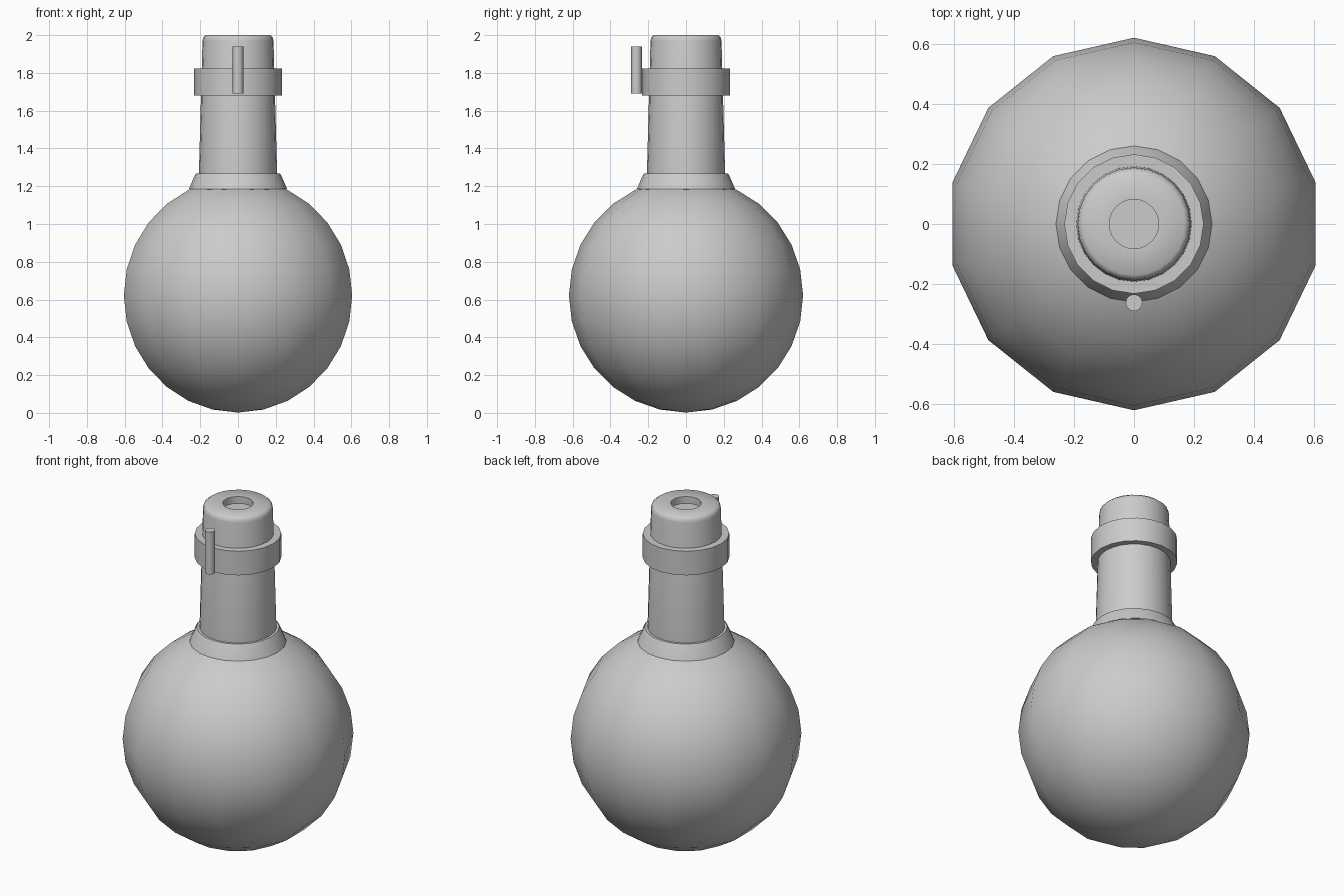
import bpy
import bmesh
from math import cos, sin, pi, radians

if "Cube" in bpy.data.objects:
    bpy.data.objects.remove(bpy.data.objects["Cube"])


def finish(obj, angle):
    bpy.ops.object.select_all(action='DESELECT')
    bpy.context.view_layer.objects.active = obj
    obj.select_set(True)
    bpy.ops.object.shade_smooth_by_angle(angle=radians(angle))
    return obj


def lathe(name, profile, sides, closed=False, angle=40):
    """Spin an (r, z) profile around z; r = 0 makes a pole."""
    bm = bmesh.new()
    rings = []
    for r, z in profile:
        if r == 0:
            rings.append([bm.verts.new((0, 0, z))] * sides)
        else:
            rings.append([bm.verts.new((r * cos(2 * pi * i / sides),
                                        r * sin(2 * pi * i / sides), z))
                          for i in range(sides)])
    pairs = list(zip(rings, rings[1:]))
    if closed:
        pairs.append((rings[-1], rings[0]))
    for a, b in pairs:
        for i in range(sides):
            j = (i + 1) % sides
            corners = list(dict.fromkeys((a[i], a[j], b[j], b[i])))
            bm.faces.new(corners)
    bmesh.ops.recalc_face_normals(bm, faces=bm.faces[:])
    mesh = bpy.data.meshes.new(name)
    bm.to_mesh(mesh)
    bm.free()
    obj = bpy.data.objects.new(name, mesh)
    bpy.context.collection.objects.link(obj)
    return finish(obj, angle)


# Round body
bpy.ops.mesh.primitive_uv_sphere_add(segments=14, ring_count=14, radius=0.62,
                                     location=(0, 0, 0.622))
body = bpy.context.object
body.name = "body"
finish(body, 40)

# Flared collar where the neck meets the body
lathe("neck_collar", [(0.19, 1.17), (0.26, 1.185), (0.23, 1.255),
                      (0.222, 1.268), (0.19, 1.268)], 20, closed=True)

# Tapered neck with rounded lip and shallow mouth
lathe("neck", [(0, 1.15), (0.21, 1.15), (0.207, 1.27), (0.188, 1.97),
               (0.184, 1.988), (0.17, 2.0), (0.082, 2.0),
               (0.082, 1.96), (0, 1.96)], 24, angle=50)

# Band around the neck
lathe("neck_band", [(0.18, 1.68), (0.232, 1.68), (0.232, 1.822),
                    (0.18, 1.822)], 20, closed=True)

# Small upright pin on the front of the band
bpy.ops.mesh.primitive_cylinder_add(vertices=16, radius=0.028, depth=0.25,
                                    location=(0, -0.262, 1.815))
pin = bpy.context.object
pin.name = "front_pin"
finish(pin, 40)
